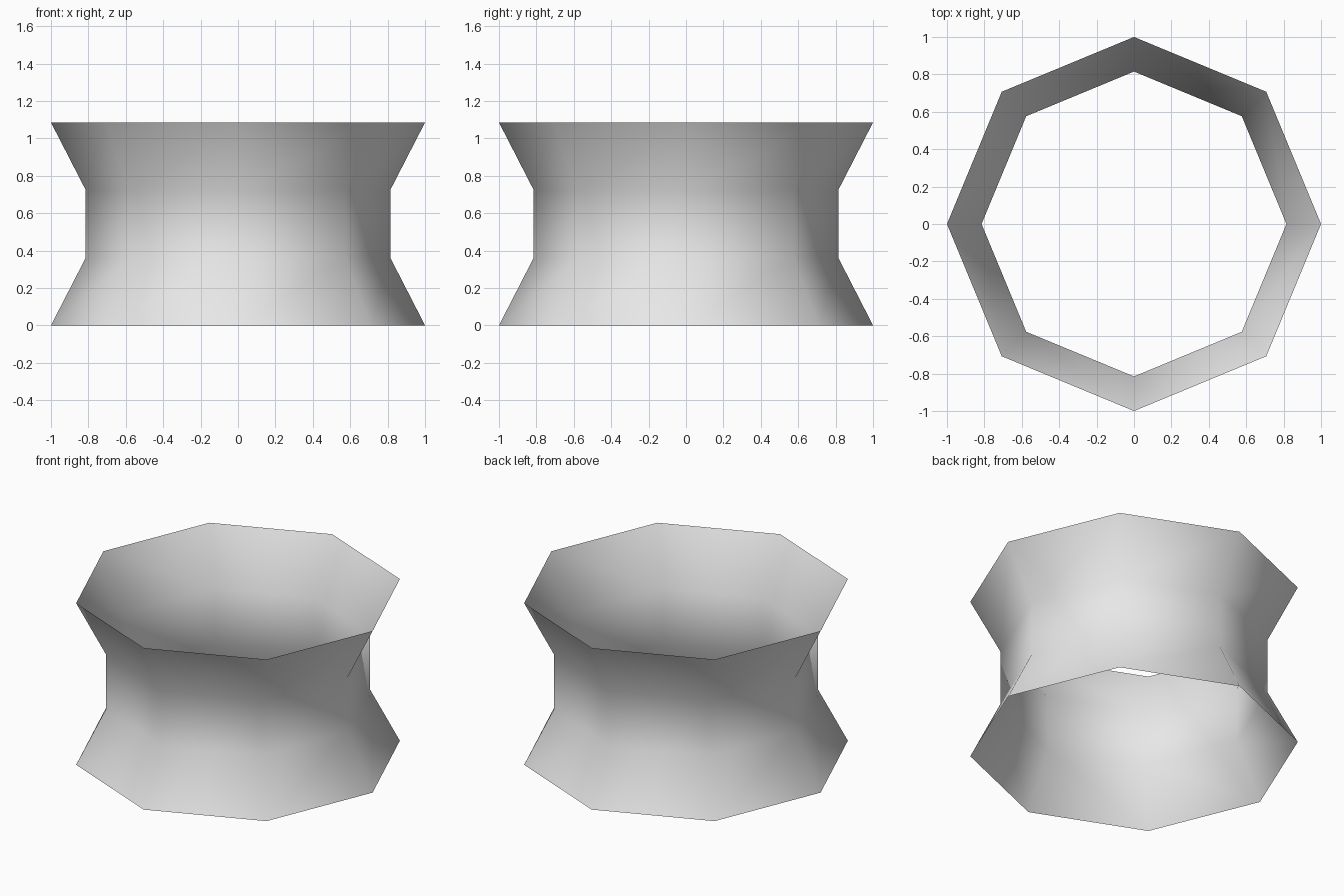
import bpy
import bmesh
from math import cos, sin, tau

cube = bpy.data.objects.get("Cube")
if cube:
    bpy.data.objects.remove(cube, do_unlink=True)

SIDES = 8
# Radius and height of each ring, from bottom rim to top rim
PROFILE = [(1.0, 0.0), (0.815, 0.36), (0.815, 0.725), (1.0, 1.085)]

# Plain light grey surface
grey = bpy.data.materials.new("light_grey")
grey.use_nodes = True
colour = (0.8, 0.8, 0.8, 1.0)
grey.diffuse_color = colour
for node in grey.node_tree.nodes:
    if node.type == "BSDF_PRINCIPLED":
        node.inputs["Base Color"].default_value = colour

# Open eight-sided band, pinched at the waist and flared at both rims
bm = bmesh.new()
rings = [[bm.verts.new((r * cos(tau * i / SIDES), r * sin(tau * i / SIDES), z))
          for i in range(SIDES)] for r, z in PROFILE]
for low, high in zip(rings, rings[1:]):
    for i in range(SIDES):
        j = (i + 1) % SIDES
        face = bm.faces.new((low[i], low[j], high[j], high[i]))
        face.smooth = True

mesh = bpy.data.meshes.new("flared_band")
bm.to_mesh(mesh)
bm.free()
mesh.materials.append(grey)
band = bpy.data.objects.new("flared_band", mesh)
bpy.context.collection.objects.link(band)
